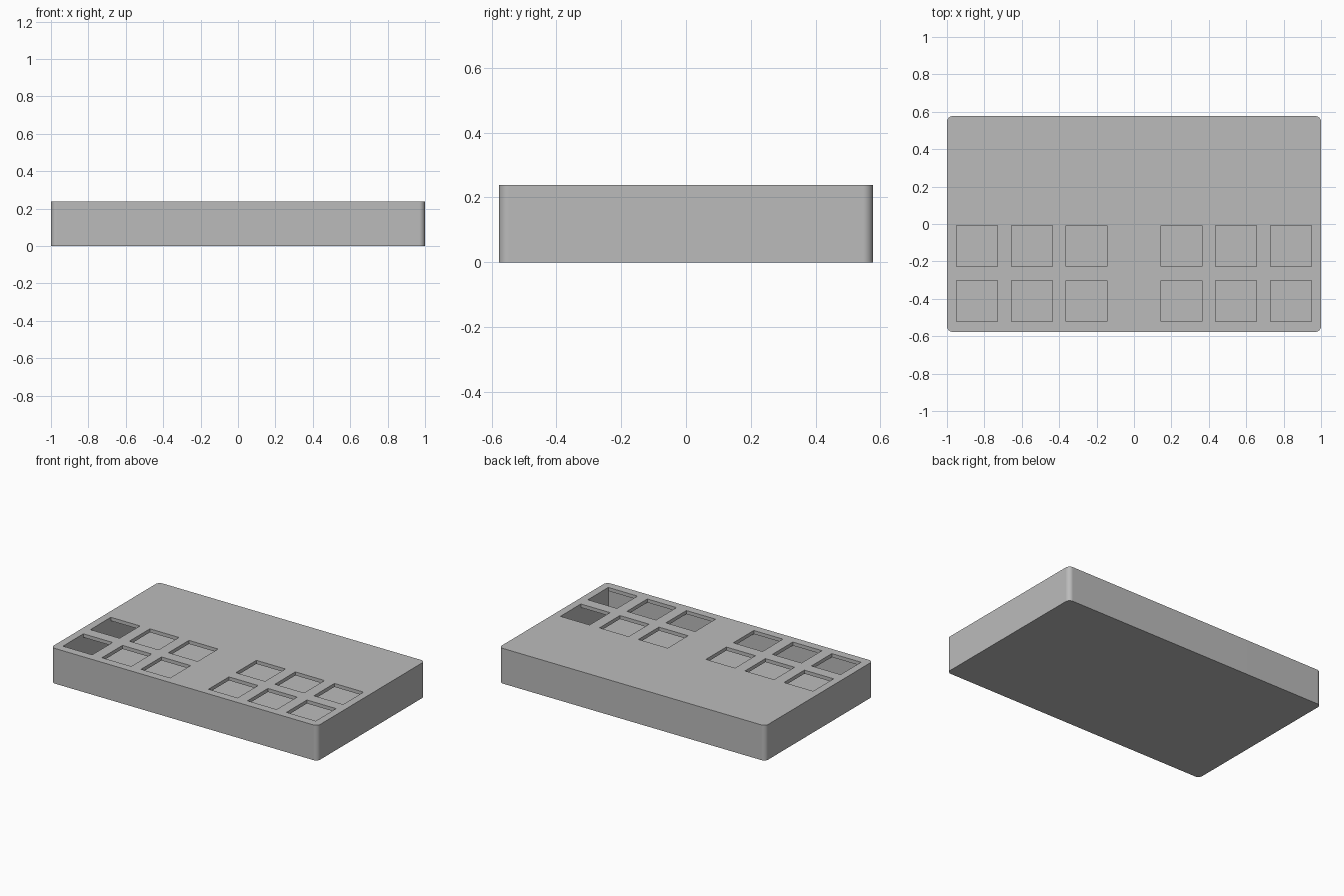
import bpy
import bmesh
from mathutils import Matrix, Vector

cube = bpy.data.objects.get("Cube")
if cube:
    bpy.data.objects.remove(cube, do_unlink=True)

# Overall sizes
WIDTH, DEPTH, HEIGHT = 2.0, 1.154, 0.239
WALL, PLATE = 0.047, 0.024
CORNER = 0.031
HOLE = 0.219
COLUMNS = (0.253, 0.546, 0.839)
ROWS = (-0.118, -0.412)

grey = bpy.data.materials.new("plain grey")
grey.use_nodes = True
colour = (0.5, 0.5, 0.5, 1)
grey.diffuse_color = colour
grey.node_tree.nodes["Principled BSDF"].inputs["Base Color"].default_value = colour


def add_box(bm, size, centre):
    matrix = Matrix.Translation(centre) @ Matrix.Diagonal((*size, 1))
    bmesh.ops.create_cube(bm, size=1, matrix=matrix)


def make_object(name, bm):
    mesh = bpy.data.meshes.new(name)
    bm.to_mesh(mesh)
    bm.free()
    mesh.materials.append(grey)
    obj = bpy.data.objects.new(name, mesh)
    bpy.context.collection.objects.link(obj)
    return obj


# Outer case with rounded vertical corners
bm = bmesh.new()
add_box(bm, (WIDTH, DEPTH, HEIGHT), (0, 0, HEIGHT / 2))
uprights = [e for e in bm.edges
            if abs(e.verts[0].co.z - e.verts[1].co.z) > HEIGHT / 2]
bmesh.ops.bevel(bm, geom=uprights, offset=CORNER, segments=8,
                profile=0.5, affect='EDGES')
case = make_object("keypad_case", bm)

# Hollow interior
bm = bmesh.new()
inner = HEIGHT - WALL - PLATE
add_box(bm, (WIDTH - 2 * WALL, DEPTH - 2 * WALL, inner),
        (0, 0, WALL + inner / 2))
cavity = make_object("cavity_cutter", bm)

# Two mirrored blocks of square key openings through the top plate
bm = bmesh.new()
for side in (-1, 1):
    for x in COLUMNS:
        for y in ROWS:
            add_box(bm, (HOLE, HOLE, 4 * PLATE), Vector((side * x, y, HEIGHT)))
openings = make_object("key_opening_cutter", bm)

# Cut the case, then discard the cutters
bpy.ops.object.select_all(action='DESELECT')
case.select_set(True)
bpy.context.view_layer.objects.active = case
for cutter in (cavity, openings):
    cutter.hide_render = True
    mod = case.modifiers.new(cutter.name, 'BOOLEAN')
    mod.operation = 'DIFFERENCE'
    mod.solver = 'EXACT'
    mod.object = cutter
    bpy.ops.object.modifier_apply(modifier=mod.name)
    bpy.data.objects.remove(cutter, do_unlink=True)

# Smooth corners, flat faces
bpy.ops.object.shade_smooth_by_angle()
normals = case.modifiers.new("flat_sides", 'WEIGHTED_NORMAL')
normals.keep_sharp = True
